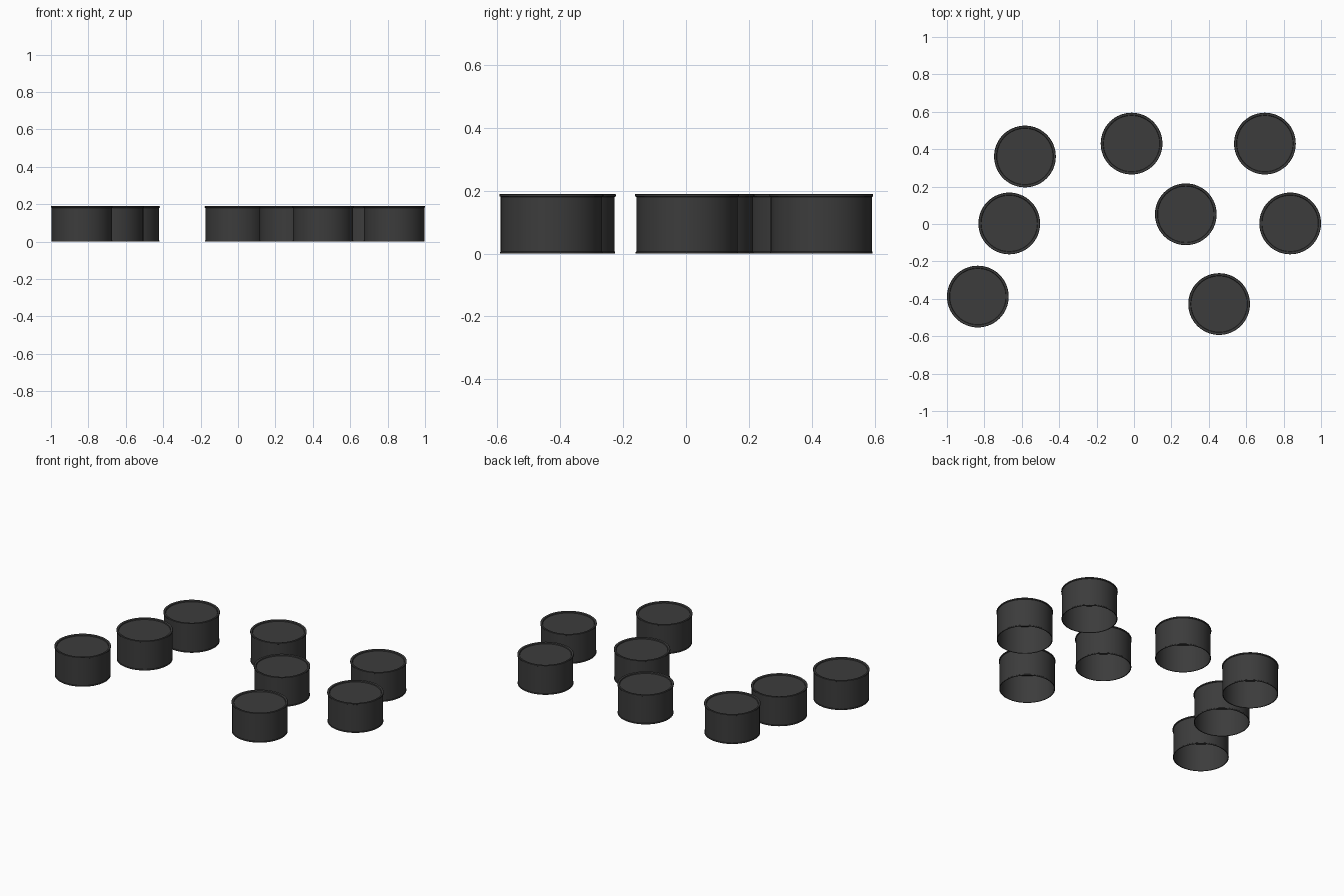
import bpy
import bmesh
from math import radians, sin, cos, tau

if "Cube" in bpy.data.objects:
    bpy.data.objects.remove(bpy.data.objects["Cube"], do_unlink=True)

SIDES = 64


def make_material(name, value):
    mat = bpy.data.materials.new(name)
    mat.use_nodes = True
    colour = (value, value, value, 1)
    mat.diffuse_color = colour
    bsdf = mat.node_tree.nodes["Principled BSDF"]
    bsdf.inputs["Base Color"].default_value = colour
    bsdf.inputs["Roughness"].default_value = 0.6
    return mat


def lathe(name, profile, mat):
    """Revolve a (radius, height) profile; a zero radius closes the cap."""
    bm = bmesh.new()
    rings = []
    for r, z in profile:
        count = SIDES if r else 1
        rings.append([bm.verts.new((r * cos(tau * i / SIDES), r * sin(tau * i / SIDES), z))
                      for i in range(count)])
    for a, b in zip(rings, rings[1:]):
        for i in range(SIDES):
            j = (i + 1) % SIDES
            if len(a) == 1:
                bm.faces.new((a[0], b[j], b[i]))
            elif len(b) == 1:
                bm.faces.new((a[i], a[j], b[0]))
            else:
                bm.faces.new((a[i], a[j], b[j], b[i]))
    bmesh.ops.recalc_face_normals(bm, faces=bm.faces)
    mesh = bpy.data.meshes.new(name)
    bm.to_mesh(mesh)
    bm.free()
    mesh.materials.append(mat)
    return mesh


charcoal = make_material("charcoal", 0.045)

# Hollow cup, open underneath, with a thin lip round a slightly sunken lid
cup = lathe("cup", [
    (0, 0.178), (0.158, 0.178), (0.158, 0),              # inside
    (0.163, 0), (0.163, 0.005), (0.161, 0.007),          # bottom bead
    (0.161, 0.180), (0.165, 0.182), (0.165, 0.188),      # wall and lip
    (0.163, 0.190), (0.152, 0.188), (0.150, 0.182),      # rim
    (0, 0.182),                                          # lid
], charcoal)

places = {
    "back_right_cup": (-0.583, 0.361),
    "back_middle_cup": (-0.013, 0.430),
    "back_left_cup": (0.700, 0.430),
    "middle_right_cup": (-0.667, 0.003),
    "centre_cup": (0.277, 0.052),
    "middle_left_cup": (0.835, 0.003),
    "front_right_cup": (-0.835, -0.388),
    "front_left_cup": (0.455, -0.428),
}

bpy.ops.object.select_all(action="DESELECT")
for name, (x, y) in places.items():
    obj = bpy.data.objects.new(name, cup.copy())
    obj.location = (x, y, 0)
    bpy.context.collection.objects.link(obj)
    obj.select_set(True)
    bpy.context.view_layer.objects.active = obj
bpy.ops.object.shade_smooth_by_angle(angle=radians(30))
